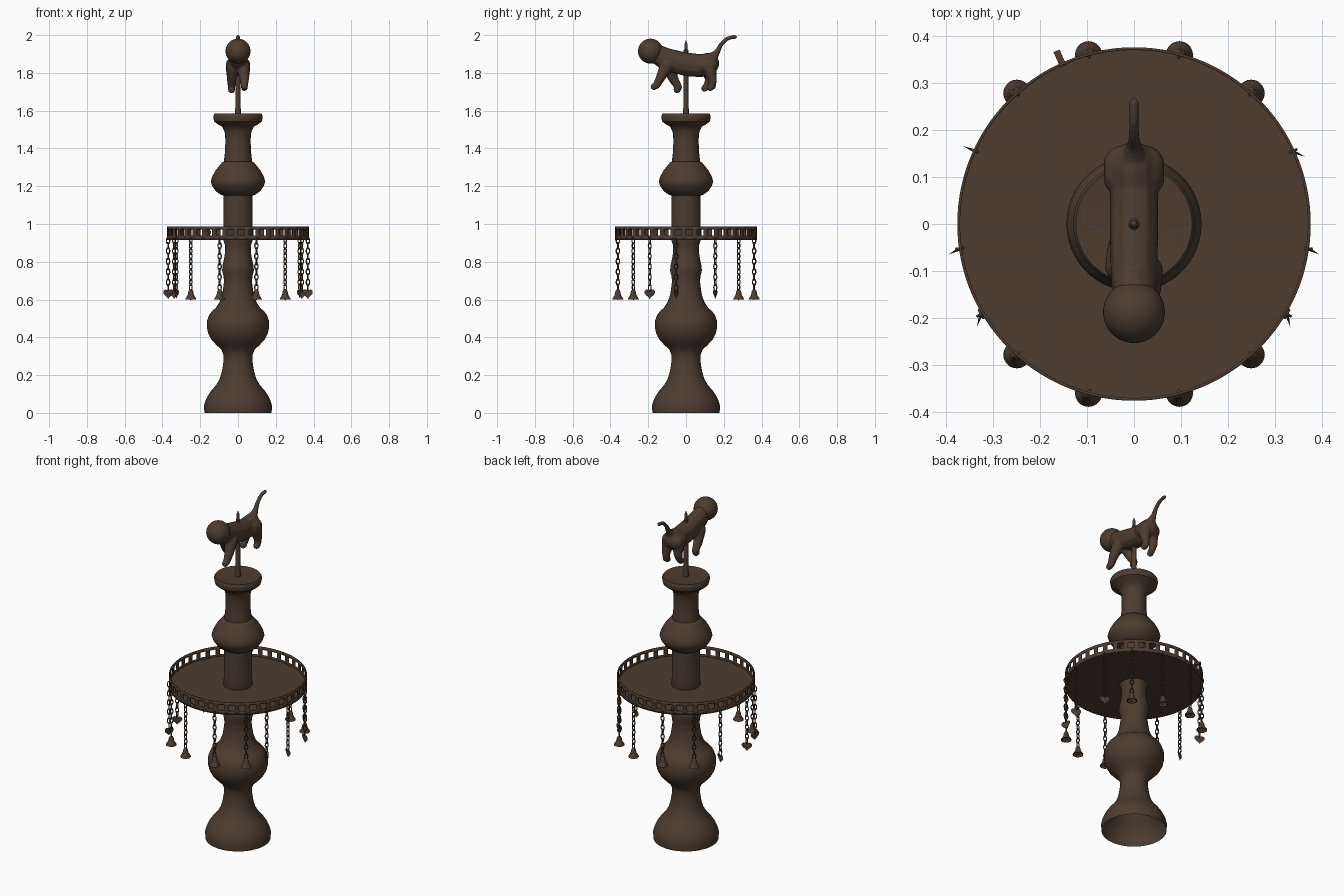
import bpy, bmesh, math
from mathutils import Matrix, Vector

if "Cube" in bpy.data.objects:
    bpy.data.objects.remove(bpy.data.objects["Cube"])

bronze = bpy.data.materials.new("dark_bronze")
bronze.diffuse_color = (0.075, 0.045, 0.028, 1)
bronze.use_nodes = True
bronze.node_tree.nodes["Principled BSDF"].inputs["Base Color"].default_value = bronze.diffuse_color


def finish(name, bm, angle=35):
    """Turn a bmesh into a smooth-shaded object with sharp edges kept."""
    bmesh.ops.recalc_face_normals(bm, faces=bm.faces)
    me = bpy.data.meshes.new(name)
    bm.to_mesh(me)
    bm.free()
    me.materials.append(bronze)
    me.shade_smooth()
    me.set_sharp_from_angle(angle=math.radians(angle))
    ob = bpy.data.objects.new(name, me)
    bpy.context.collection.objects.link(ob)
    return ob


def lathe(bm, profile, seg=64, origin=(0, 0, 0)):
    """Revolve (radius, z) points around z; a zero radius closes the end."""
    o = Vector(origin)
    rings = []
    for r, z in profile:
        if r == 0:
            rings.append([bm.verts.new(o + Vector((0, 0, z)))] * seg)
        else:
            rings.append([bm.verts.new(o + Vector((r * math.cos(2 * math.pi * i / seg),
                                                   r * math.sin(2 * math.pi * i / seg), z)))
                          for i in range(seg)])
    for a, b in zip(rings, rings[1:]):
        for i in range(seg):
            j = (i + 1) % seg
            quad = list(dict.fromkeys([a[i], a[j], b[j], b[i]]))
            bm.faces.new(quad)


# Turned column, open underneath
bm = bmesh.new()
lathe(bm, [(.178, 0), (.18, .035), (.174, .06), (.16, .09), (.14, .12), (.115, .148),
           (.097, .18), (.085, .22), (.077, .27), (.078, .31), (.088, .335), (.115, .36),
           (.142, .39), (.158, .42), (.165, .455), (.163, .49), (.152, .52), (.134, .543),
           (.118, .555), (.098, .585), (.084, .625), (.077, .67), (.074, .70), (.078, .73),
           (.084, .755), (.082, .78), (.075, .81), (.068, .85), (.070, .89), (.080, .92),
           (.077, .98), (.076, 1.15), (.095, 1.157), (.118, 1.175), (.138, 1.205),
           (.144, 1.225), (.137, 1.25), (.118, 1.285), (.096, 1.312), (.086, 1.325),
           (.075, 1.33), (.068, 1.39), (.067, 1.45), (.071, 1.49), (.084, 1.515),
           (.110, 1.53), (.126, 1.543), (.130, 1.56), (.130, 1.575), (.124, 1.584),
           (.112, 1.582), (0, 1.582)])
finish("column", bm)

# Pole with a pointed tip
bm = bmesh.new()
lathe(bm, [(.017, 1.58), (.013, 1.63), (.012, 1.92), (.007, 1.925), (.009, 1.94),
           (.007, 1.955), (0, 1.975)], 16)
finish("pole", bm)

# Round tray floor
R = .374
bm = bmesh.new()
lathe(bm, [(0, .915), (R - .002, .915), (R - .002, .927), (0, .927)], 100)
finish("tray_floor", bm)

# Pierced rim: a band of faces with window cells left out
bm = bmesh.new()
N, levels = 200, [.915, .938, .972, .988]
grid = [[bm.verts.new((R * math.cos(2 * math.pi * i / N), R * math.sin(2 * math.pi * i / N), z))
         for i in range(N)] for z in levels]
for k in range(3):
    for i in range(N):
        if k == 1 and i % 5 < 3:
            continue
        j = (i + 1) % N
        bm.faces.new([grid[k][i], grid[k][j], grid[k + 1][j], grid[k + 1][i]])
rim = finish("tray_rim", bm)
sol = rim.modifiers.new("thickness", 'SOLIDIFY')
sol.thickness = .006
sol.offset = 0


def add_link(bm, centre, turn, a=.009, h=.018, t=.0032, n=14, m=6):
    """One oval chain link standing upright."""
    ring = []
    for i in range(n):
        u = 2 * math.pi * i / n
        row = []
        for k in range(m):
            v = 2 * math.pi * k / m
            w = t * math.cos(v)
            p = Vector(((a + w) * math.cos(u), t * math.sin(v), (h + w) * math.sin(u)))
            row.append(bm.verts.new(centre + Matrix.Rotation(turn, 3, 'Z') @ p))
        ring.append(row)
    for i in range(n):
        for k in range(m):
            p, q = ring[i], ring[(i + 1) % n]
            bm.faces.new([p[k], q[k], q[(k + 1) % m], p[(k + 1) % m]])


def add_heart(bm, centre, turn, n=32, t=.004):
    """Flat heart plate with a slightly raised middle on both sides."""
    rot = Matrix.Rotation(turn, 3, 'Z')
    edge = []
    for i in range(n):
        u = 2 * math.pi * i / n
        x = .029 * math.sin(u) ** 3
        z = .0018 * (13 * math.cos(u) - 5 * math.cos(2 * u) - 2 * math.cos(3 * u) - math.cos(4 * u))
        edge.append(bm.verts.new(centre + rot @ Vector((x, 0, z))))
    for side in (-t, t):
        mid = bm.verts.new(centre + rot @ Vector((0, side, .004)))
        for i in range(n):
            bm.faces.new([edge[i], edge[(i + 1) % n], mid])


# Hanging chains: (x, y, heart turn in degrees, or None for a bell)
hangers = []
for s in (-1, 1):
    for f in (-1, 1):
        hangers += [(s * .097, f * .361, None), (s * .25, f * .279, None)]
    hangers += [(s * .338, .155, -23), (s * .37, -.052, -27 * s), (s * .326, -.192, 71 if s < 0 else -75)]

for n, (x, y, heart) in enumerate(hangers):
    base = math.atan2(y, x)
    bm = bmesh.new()
    for k in range(10):
        add_link(bm, Vector((x, y, .912 - k * .0275)), base + (k % 2) * math.pi / 2)
    finish(f"chain_{n + 1}", bm, 60)
    bm = bmesh.new()
    if heart is None:
        lathe(bm, [(0, .655), (.008, .652), (.013, .643), (.015, .63), (.020, .617), (.028, .607),
                   (.029, .601), (.025, .601), (.014, .625), (0, .635)], 20, (x, y, 0))
        lathe(bm, [(0, .616), (.007, .609), (.007, .603), (0, .596)], 10, (x, y, 0))
        finish(f"bell_{n + 1}", bm, 50)
    else:
        add_heart(bm, Vector((x, y, .632)), math.radians(heart))
        finish(f"heart_{n + 1}", bm, 50)

# Small peg sticking out of the rim at the back
bm = bmesh.new()
ang = math.atan2(.355, -.16)
bmesh.ops.create_cube(bm, size=1, matrix=Matrix.Translation((-.158, .353, .955))
                      @ Matrix.Rotation(ang, 4, 'Z') @ Matrix.Diagonal((.036, .014, .014, 1)))
finish("rim_peg", bm)


# Leaping animal: chains of balls fused by a remesh
def limb(bm, keys, wide=1.0):
    for (a, b) in zip(keys, keys[1:]):
        for i in range(9):
            p = [u + (v - u) * i / 8 for u, v in zip(a, b)]
            bmesh.ops.create_icosphere(bm, subdivisions=2, radius=p[3],
                                       matrix=Matrix.Translation(p[:3]) @ Matrix.Diagonal((wide, 1, 1, 1)))


bm = bmesh.new()
# torso and neck
limb(bm, [(0, -.17, 1.91, .05), (0, -.11, 1.875, .06), (0, 0, 1.845, .064),
          (0, .08, 1.838, .062), (0, .12, 1.85, .058)], .86)
# haunches
for s in (-1, 1):
    limb(bm, [(s * .022, .10, 1.84, .045), (s * .022, .125, 1.84, .045)])
# front legs, one reaching further forward
limb(bm, [(.025, -.10, 1.84, .038), (.034, -.135, 1.775, .026), (.034, -.155, 1.735, .02), (.034, -.170, 1.727, .019)])
limb(bm, [(-.025, -.09, 1.83, .038), (-.034, -.065, 1.765, .026), (-.034, -.04, 1.725, .02), (-.034, -.047, 1.711, .02)])
# back legs
limb(bm, [(.03, .125, 1.82, .036), (.034, .14, 1.765, .024), (.034, .14, 1.73, .019), (.034, .128, 1.722, .019)])
limb(bm, [(-.03, .115, 1.82, .036), (-.034, .125, 1.765, .024), (-.034, .11, 1.73, .019), (-.034, .098, 1.718, .019)])
# tail
limb(bm, [(0, .135, 1.875, .03), (0, .165, 1.91, .016), (0, .185, 1.95, .012), (0, .215, 1.98, .011),
          (0, .24, 1.988, .011), (0, .26, 1.99, .011)])
body = finish("animal_body", bm, 180)
rem = body.modifiers.new("fuse", 'REMESH')
rem.mode = 'VOXEL'
rem.voxel_size = .005
rem.use_smooth_shade = True
smo = body.modifiers.new("soften", 'SMOOTH')
smo.factor = .5
smo.iterations = 6

# Round head
bm = bmesh.new()
bmesh.ops.create_uvsphere(bm, u_segments=40, v_segments=24, radius=.066,
                          matrix=Matrix.Translation((0, -.188, 1.915)))
finish("animal_head", bm)
